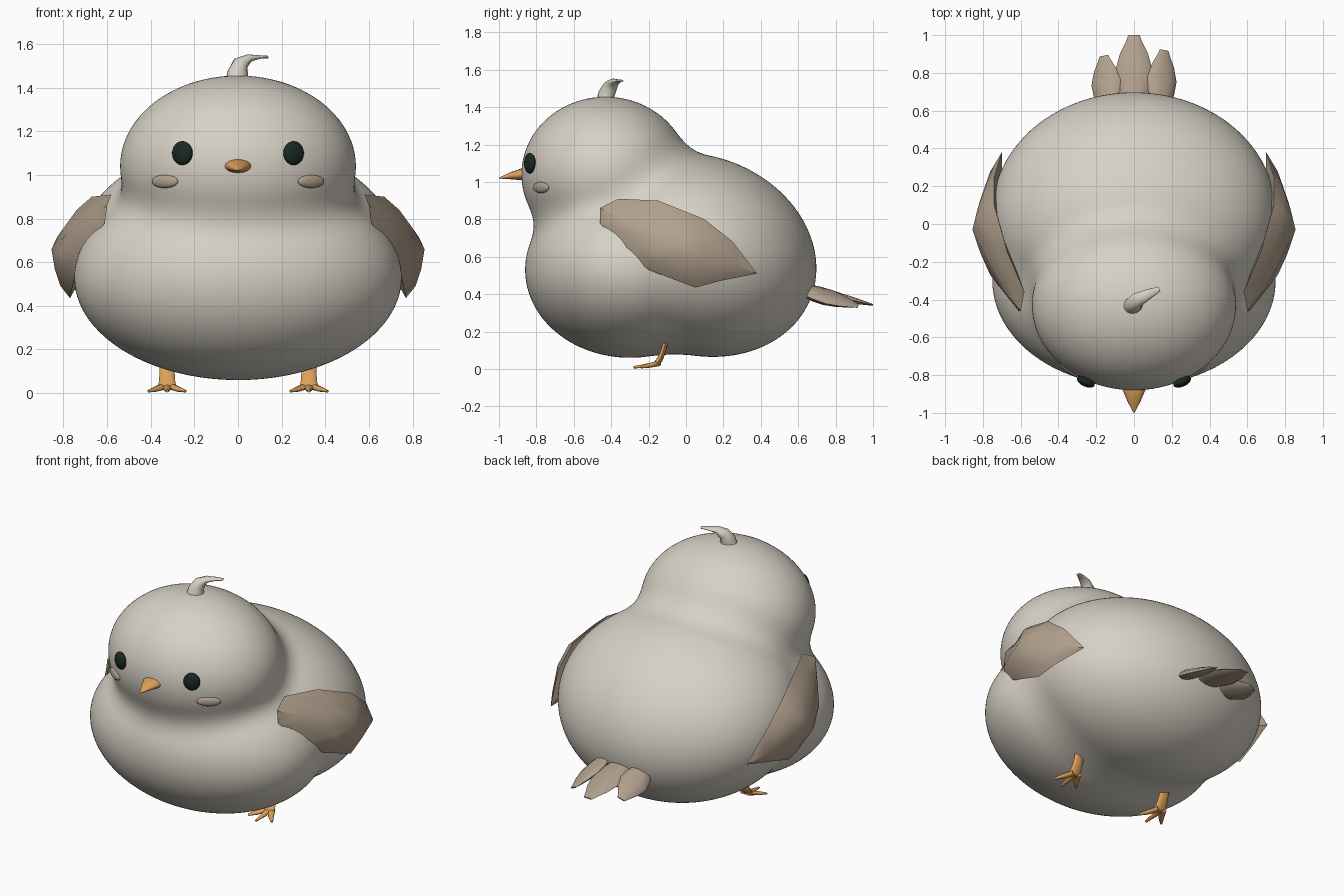
import bpy, bmesh, math
from mathutils import Vector, Matrix

cube = bpy.data.objects.get("Cube")
if cube:
    bpy.data.objects.remove(cube, do_unlink=True)


def material(name, r, g, b):
    m = bpy.data.materials.new(name)
    m.use_nodes = True
    m.diffuse_color = (r, g, b, 1)
    node = next(n for n in m.node_tree.nodes if n.type == 'BSDF_PRINCIPLED')
    node.inputs["Base Color"].default_value = (r, g, b, 1)
    node.inputs["Roughness"].default_value = 0.6
    return m


CREAM = material("cream_down", 0.68, 0.64, 0.56)
TAN = material("tan_feather", 0.44, 0.35, 0.265)
ORANGE = material("orange_skin", 0.72, 0.35, 0.10)
BLACK = material("eye_black", 0.010, 0.022, 0.016)


def finish(name, bm, mat, angle=60):
    bmesh.ops.recalc_face_normals(bm, faces=bm.faces)
    mesh = bpy.data.meshes.new(name)
    bm.to_mesh(mesh)
    bm.free()
    mesh.materials.append(mat)
    ob = bpy.data.objects.new(name, mesh)
    bpy.context.collection.objects.link(ob)
    bpy.ops.object.select_all(action='DESELECT')
    ob.select_set(True)
    bpy.context.view_layer.objects.active = ob
    bpy.ops.object.shade_smooth_by_angle(angle=math.radians(angle))
    return ob


def loft(bm, path, widths, depths, side=Vector((1, 0, 0)), n=12):
    """Skin elliptical rings along a path; 'side' is the width direction."""
    pts = [Vector(p) for p in path]
    rings = []
    for i, p in enumerate(pts):
        t = (pts[min(i + 1, len(pts) - 1)] - pts[max(i - 1, 0)]).normalized()
        u = (side - t * side.dot(t)).normalized()
        v = t.cross(u)
        rings.append([bm.verts.new(p + u * widths[i] * math.cos(k * math.tau / n)
                                   + v * depths[i] * math.sin(k * math.tau / n))
                      for k in range(n)])
    for a, b in zip(rings, rings[1:]):
        for k in range(n):
            bm.faces.new((a[k], a[(k + 1) % n], b[(k + 1) % n], b[k]))
    bm.faces.new(rings[0])
    bm.faces.new(rings[-1])


# Body: a sphere pushed out to the smooth union of back, chest and head
TILT = Matrix.Rotation(math.radians(20), 3, 'X')
LUMPS = [(Vector((0, 0.06, 0.61)), (0.75, 0.65, 0.53), TILT),
         (Vector((0, -0.30, 0.53)), (0.75, 0.56, 0.47), None),
         (Vector((0, -0.43, 1.04)), (0.54, 0.45, 0.415), None)]


def lump_distance(p, lump):
    centre, (a, b, c), turn = lump
    q = p - centre
    if turn:
        q = turn @ q
    s = Vector((q.x / a, q.y / b, q.z / c))
    g = Vector((s.x / a, s.y / b, s.z / c)).length
    return s.length * (s.length - 1) / max(g, 1e-6)


def smooth_min(a, b, k):
    h = max(k - abs(a - b), 0) / k
    return min(a, b) - h * h * k / 4


def body_field(p):
    back, chest, head = (lump_distance(p, l) for l in LUMPS)
    return smooth_min(smooth_min(back, chest, 0.08), head, 0.12)


heart = Vector((0, -0.22, 0.68))
bm = bmesh.new()
bmesh.ops.create_icosphere(bm, subdivisions=6, radius=1)
for v in bm.verts:
    d = v.co.normalized()
    lo, hi = 0.2, 1.3
    for _ in range(13):
        mid = (lo + hi) / 2
        if body_field(heart + d * mid) < 0:
            lo = mid
        else:
            hi = mid
    v.co = heart + d * (lo + hi) / 2
finish("body", bm, CREAM, 180)


# Eyes and cheeks: flattened ellipsoids set against the head
def pad(name, x, y, z, size, yaw, mat):
    bm = bmesh.new()
    bmesh.ops.create_uvsphere(bm, u_segments=24, v_segments=16, radius=1)
    bmesh.ops.transform(bm, verts=bm.verts, matrix=Matrix.Translation((x, y, z))
                        @ Matrix.Rotation(yaw, 4, 'Z') @ Matrix.Diagonal((*size, 1)))
    finish(name, bm, mat, 180)


# Wing outline from the front edge over the top to the rear tip and back
RIM = [(0.60, -0.46, 0.86), (0.58, -0.36, 0.91), (0.67, -0.15, 0.90),
       (0.74, 0.10, 0.80), (0.74, 0.25, 0.68), (0.70, 0.38, 0.51),
       (0.75, 0.18, 0.47), (0.77, 0.05, 0.435), (0.75, -0.20, 0.53),
       (0.70, -0.35, 0.65), (0.61, -0.46, 0.78)]


def wing(name, s):
    bm = bmesh.new()
    mid = Vector((0.845, -0.03, 0.66))
    rim = [Vector(p) for p in RIM]
    rows = [[bm.verts.new(((p.x + (mid.x - p.x) * f + bulge) * s,
                           p.y + (mid.y - p.y) * f, p.z + (mid.z - p.z) * f))
             for p in rim] for f, bulge in ((0, 0), (0.25, 0.025), (0.6, 0.025))]
    outer = bm.verts.new((0.855 * s, mid.y, mid.z))
    inner = bm.verts.new((0.70 * s, mid.y, mid.z))
    n = len(rim)
    for k in range(n):
        j = (k + 1) % n
        for a, b in zip(rows, rows[1:]):
            bm.faces.new((a[k], a[j], b[j], b[k]))
        bm.faces.new((rows[-1][k], rows[-1][j], outer))
        bm.faces.new((rows[0][j], rows[0][k], inner))
    finish(name, bm, TAN, 35)


# Leg with a slim shank and three splayed toes
def leg(name, s):
    bm = bmesh.new()
    x = 0.325 * s
    loft(bm, [(x, -0.105, 0.16), (x, -0.12, 0.10), (x, -0.14, 0.05),
              (x, -0.165, 0.022)],
         (0.034, 0.034, 0.038, 0.045), (0.014, 0.014, 0.016, 0.014))
    for dx, reach in ((-0.085, 0.24), (0, 0.28), (0.085, 0.24)):
        loft(bm, [(x + dx * 0.2, -0.145, 0.03), (x + dx * 0.6, -0.20, 0.018),
                  (x + dx, -reach, 0.009)],
             (0.022, 0.017, 0.007), (0.015, 0.012, 0.006), n=8)
    finish(name, bm, ORANGE)


for side, s in (("left", 1), ("right", -1)):
    pad(side + "_eye", 0.255 * s, -0.835, 1.10, (0.050, 0.026, 0.055),
        math.radians(24 * s), BLACK)
    pad(side + "_cheek", 0.335 * s, -0.775, 0.97, (0.072, 0.018, 0.030),
        math.radians(34 * s), TAN)
    wing(side + "_wing", s)
    leg(side + "_leg", s)

# Beak
bm = bmesh.new()
loft(bm, [(0, -0.84, 1.04), (0, -0.88, 1.04), (0, -0.94, 1.032), (0, -1, 1.02)],
     (0.064, 0.060, 0.034, 0.002), (0.033, 0.031, 0.018, 0.002), n=16)
finish("beak", bm, ORANGE)

# Curled tuft on the crown
bm = bmesh.new()
loft(bm, [(-0.005, -0.43, 1.43), (0.0, -0.425, 1.47), (0.012, -0.405, 1.51),
          (0.05, -0.385, 1.535), (0.10, -0.36, 1.54), (0.135, -0.345, 1.54)],
     (0.048, 0.044, 0.040, 0.032, 0.022, 0.012),
     (0.055, 0.048, 0.036, 0.018, 0.008, 0.006), side=Vector((-0.4, 1, 0)))
finish("head_tuft", bm, CREAM)

# Tail: three broad feathers with blunt tips, the outer pair rolled outward
for name, x, tip, w, roll in (("middle", 0, 1.0, 0.1, 0),
                              ("left", 0.16, 0.92, 0.085, 0.45),
                              ("right", -0.16, 0.89, 0.085, -0.45)):
    bm = bmesh.new()
    start = 0.60
    drop = 0.0 if x == 0 else 0.005
    path = [(x * (0.85 + 0.15 * f), start + (tip - start) * f,
             0.435 - drop - 0.093 * f) for f in (0, 0.3, 0.52, 0.75, 0.92, 1)]
    loft(bm, path, [w * k for k in (0.55, 0.9, 1, 0.75, 0.42, 0.3)],
         (0.03, 0.03, 0.026, 0.018, 0.009, 0.004),
         side=Vector((math.cos(roll), 0, -math.sin(roll))), n=10)
    finish(name + "_tail_feather", bm, TAN, 40)
